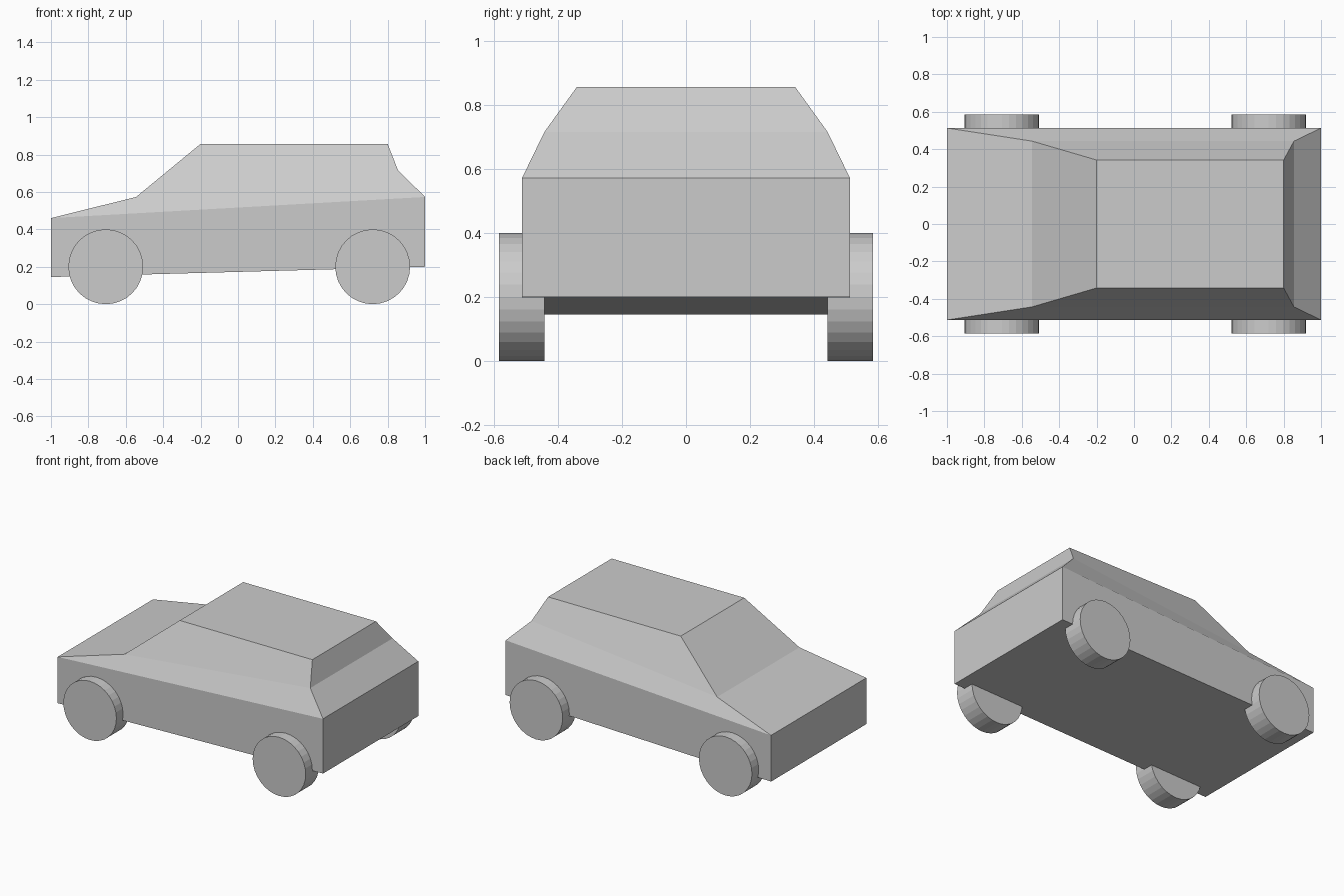
import bpy, bmesh, math

if "Cube" in bpy.data.objects:
    bpy.data.objects.remove(bpy.data.objects["Cube"])

# Car body: matching front and rear stations (x, half width, z), bottom to top
front = [(-1, .513, .145), (-1, .513, .46), (-.545, .443, .573), (-.2, .342, .857)]
rear = [(1, .513, .2), (1, .513, .573), (.855, .443, .717), (.8, .342, .857)]
bm = bmesh.new()
rings = []
for (fx, fy, fz), (rx, ry, rz) in zip(front, rear):
    rings.append([bm.verts.new(p) for p in
                  ((fx, -fy, fz), (rx, -ry, rz), (rx, ry, rz), (fx, fy, fz))])
for a, b in zip(rings, rings[1:]):
    for i in range(4):
        j = (i + 1) % 4
        bm.faces.new((a[i], a[j], b[j], b[i]))
bm.faces.new(rings[-1])
bm.faces.new(rings[0][::-1])
bmesh.ops.recalc_face_normals(bm, faces=bm.faces)
mesh = bpy.data.meshes.new("car_body")
bm.to_mesh(mesh)
bm.free()
bpy.context.collection.objects.link(bpy.data.objects.new("car_body", mesh))

# Wheels: flat-sided cylinders at the four corners
for end, x in (("front", -.707), ("rear", .72)):
    for side, y in (("left", -.514), ("right", .514)):
        bpy.ops.mesh.primitive_cylinder_add(
            vertices=32, radius=.2, depth=.142,
            location=(x, y, .2), rotation=(math.pi / 2, 0, 0))
        bpy.context.object.name = f"{end}_{side}_wheel"
